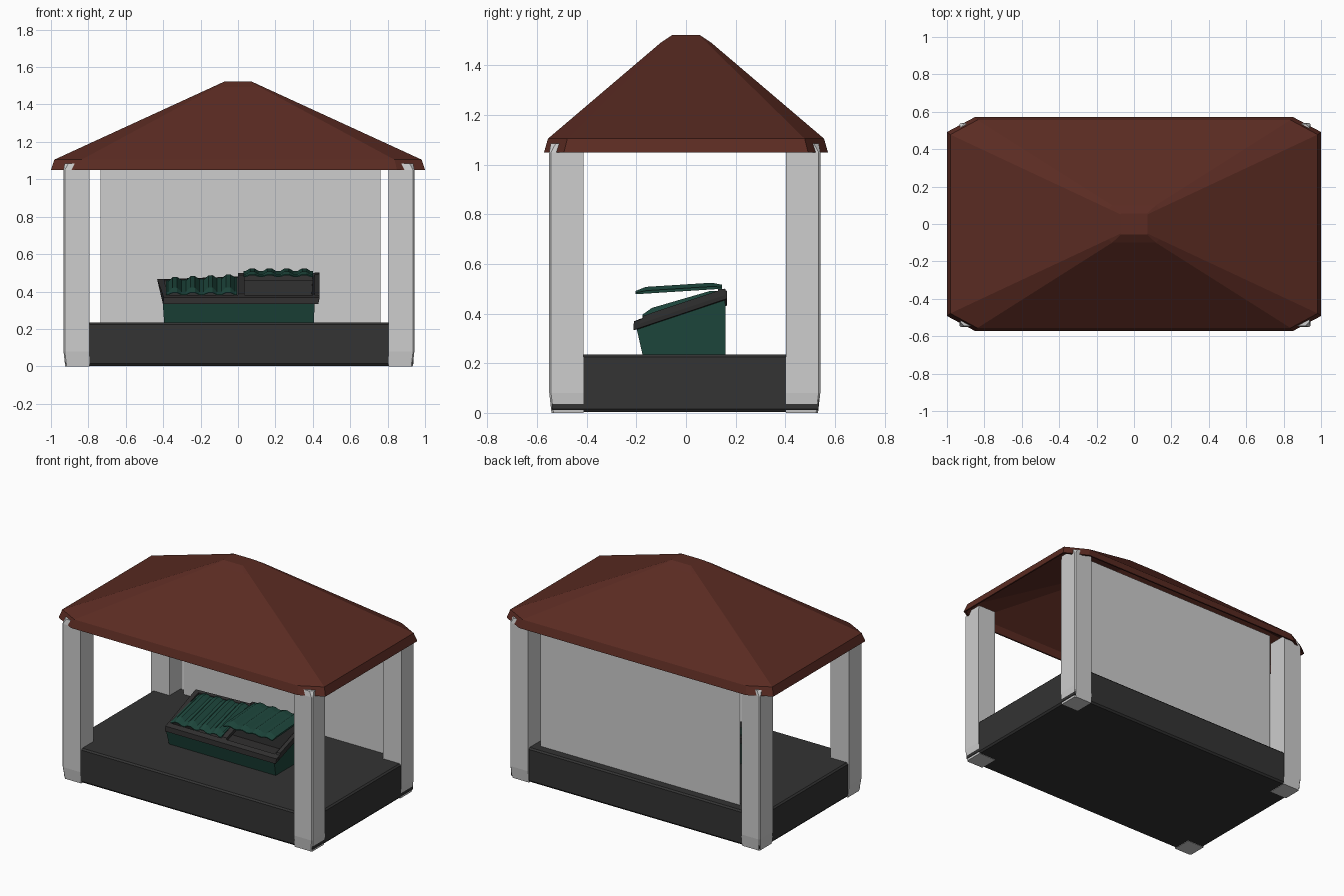
import bpy, bmesh, math

if "Cube" in bpy.data.objects:
    bpy.data.objects.remove(bpy.data.objects["Cube"])


def material(name, rgb):
    m = bpy.data.materials.new(name)
    m.diffuse_color = (*rgb, 1)
    m.use_nodes = True
    m.node_tree.nodes["Principled BSDF"].inputs["Base Color"].default_value = m.diffuse_color
    return m


ROOF = material("brick red roof", (0.103, 0.024, 0.016))
LIGHT = material("light grey concrete", (0.61, 0.61, 0.61))
DARK = material("charcoal base", (0.033, 0.033, 0.033))
GREEN = material("bin green", (0.012, 0.060, 0.044))
RIM = material("bin dark plastic", (0.030, 0.029, 0.029))


def loft(name, rings, mats, slots=None):
    """Join matching rings of points with quads; slots gives a material per band."""
    bm = bmesh.new()
    vr = [[bm.verts.new(p) for p in r] for r in rings]
    n = len(rings[0])
    for k in range(len(vr) - 1):
        for i in range(n):
            j = (i + 1) % n
            f = bm.faces.new((vr[k][i], vr[k][j], vr[k + 1][j], vr[k + 1][i]))
            f.material_index = slots[k] if slots else 0
    bm.faces.new(vr[0][::-1]).material_index = slots[0] if slots else 0
    bm.faces.new(vr[-1]).material_index = slots[-1] if slots else 0
    bmesh.ops.recalc_face_normals(bm, faces=bm.faces)
    me = bpy.data.meshes.new(name)
    bm.to_mesh(me)
    bm.free()
    for m in mats:
        me.materials.append(m)
    ob = bpy.data.objects.new(name, me)
    bpy.context.collection.objects.link(ob)
    return ob


def rect(x0, x1, y0, y1, zf, skew=0):
    """Rectangle ring; zf is a height or a function of x, y; skew pulls in the front left."""
    z = zf if callable(zf) else (lambda x, y: zf)
    return [(x, y, z(x, y)) for x, y in ((x0 + skew, y0), (x1, y0), (x1, y1), (x0, y1))]


def octagon(x, y, cx, cy, z):
    """Rectangle ring with its corners cut back by cx and cy."""
    a, b = x - cx, y - cy
    return [(px, py, z) for px, py in ((-a, -y), (a, -y), (x, -b), (x, b),
                                       (a, y), (-a, y), (-x, b), (-x, -b))]


# Hollow hipped roof with cut corners and a short fascia
loft("roof", [
    octagon(0.06, 0.045, 0.004, 0.004, 1.513),
    octagon(0.972, 0.547, 0.145, 0.08, 1.095),
    octagon(0.99, 0.562, 0.149, 0.08, 1.05),
    octagon(1.0, 0.572, 0.15, 0.08, 1.05),
    octagon(0.982, 0.556, 0.145, 0.078, 1.105),
    octagon(0.137, 0.10, 0.02, 0.018, 1.493),
    octagon(0.072, 0.055, 0.004, 0.004, 1.523)], [ROOF])

# Floor slab running out to the posts, with a softened top edge
def slab(d, z):
    return rect(-0.925 + d, 0.938 - d, -0.54 + d, 0.533 - d, z)


loft("floor_slab", [slab(0.010, 0.003), slab(0, 0.015),
                    slab(0, 0.225), slab(0.010, 0.235)], [DARK])

# Corner posts wrapped around the slab corners, outer edge eased, tapered foot
def post(name, sx, sy):
    xi = 0.805 if sx > 0 else -0.795
    yi = 0.403 if sy > 0 else -0.413
    w = 0.138

    def ring(d, c, z):
        pts = ((0, 0), (w - d, 0), (w - d, w - c - d), (w - c - d, w - d), (0, w - d))
        return [(xi + sx * u, yi + sy * v, z) for u, v in pts]
    loft(name, [ring(0.009, 0.008, 0), ring(0, 0.007, 0.08),
                ring(0, 0.007, 1.05), ring(0.006, 0.02, 1.085)], [LIGHT])


for sx, side in ((-1, "left"), (1, "right")):
    for sy, end in ((-1, "front"), (1, "back")):
        post(f"{end}_{side}_post", sx, sy)

# Thin back wall between the rear posts
loft("back_wall", [rect(-0.735, 0.762, 0.467, 0.471, 0.23),
                   rect(-0.735, 0.762, 0.467, 0.471, 1.09)], [LIGHT])

# Waste bin: green tub, sloping dark rim, dark hollow inside
def slope(base):
    """Rim height, rising to the back and sagging at the back left."""
    return lambda x, y: (base + 0.335 * (y + 0.2)
                         - (0.028 * max(0, -x / 0.43) if y > 0 else 0))


loft("bin_tub", [
    rect(-0.395, 0.405, -0.175, 0.160, 0.234),
    rect(-0.402, 0.410, -0.198, 0.158, slope(0.335)),
    rect(-0.425, 0.430, -0.212, 0.166, slope(0.338), 0.025),
    rect(-0.432, 0.436, -0.210, 0.164, slope(0.372), 0.035),
    rect(-0.395, 0.400, -0.178, 0.140, slope(0.374), 0.02),
    rect(-0.370, 0.385, -0.150, 0.130, 0.250)],
    [GREEN, RIM], [0, 1, 1, 1, 1])

# Raised right cheek and centre divider of the bin
for name, x0, x1, h in (("bin_divider", 0.0, 0.035, 0.006),
                        ("bin_right_cheek", 0.41, 0.436, 0.010)):
    loft(name, [rect(x0, x1, -0.19, 0.155, slope(0.355)),
                rect(x0, x1, -0.17, 0.155, slope(0.372 + h))], [RIM])

# Hinge bar behind the raised lid
loft("bin_hinge_bar", [rect(0.0, 0.43, 0.125, 0.162, 0.46),
                       rect(0.0, 0.43, 0.130, 0.158, 0.500)], [RIM])


def lid(name, x0, x1, y0, z0, y1, z1, tilt, low, high):
    """Ribbed lid: a corrugated section in x swept from front to back."""
    ribs, step = 4, (x1 - x0) / 4
    top = []
    for k in range(ribs):
        for u, h in ((0.12, low), (0.38, high), (0.62, high), (0.88, low)):
            top.append((x0 + (k + u) * step, h))
    prof = [(x0, 0), (x0, low)] + top + [(x1, low), (x1, 0)]
    prof += [(x, h - low) for x, h in reversed(top)]

    def ring(t, s):
        y, z = y0 + (y1 - y0) * t, z0 + (z1 - z0) * t
        return [(x, y, z + h * s + tilt * t * (x - x1)) for x, h in prof]
    loft(name, [ring(0, 0.5), ring(0.12, 1), ring(0.88, 1), ring(1, 0.6)], [GREEN])


lid("closed_lid", -0.385, -0.005, -0.175, 0.380, 0.135, 0.472, 0.05, 0.008, 0.032)
lid("raised_lid", 0.03, 0.400, -0.203, 0.478, 0.145, 0.500, 0.0, 0.012, 0.027)
